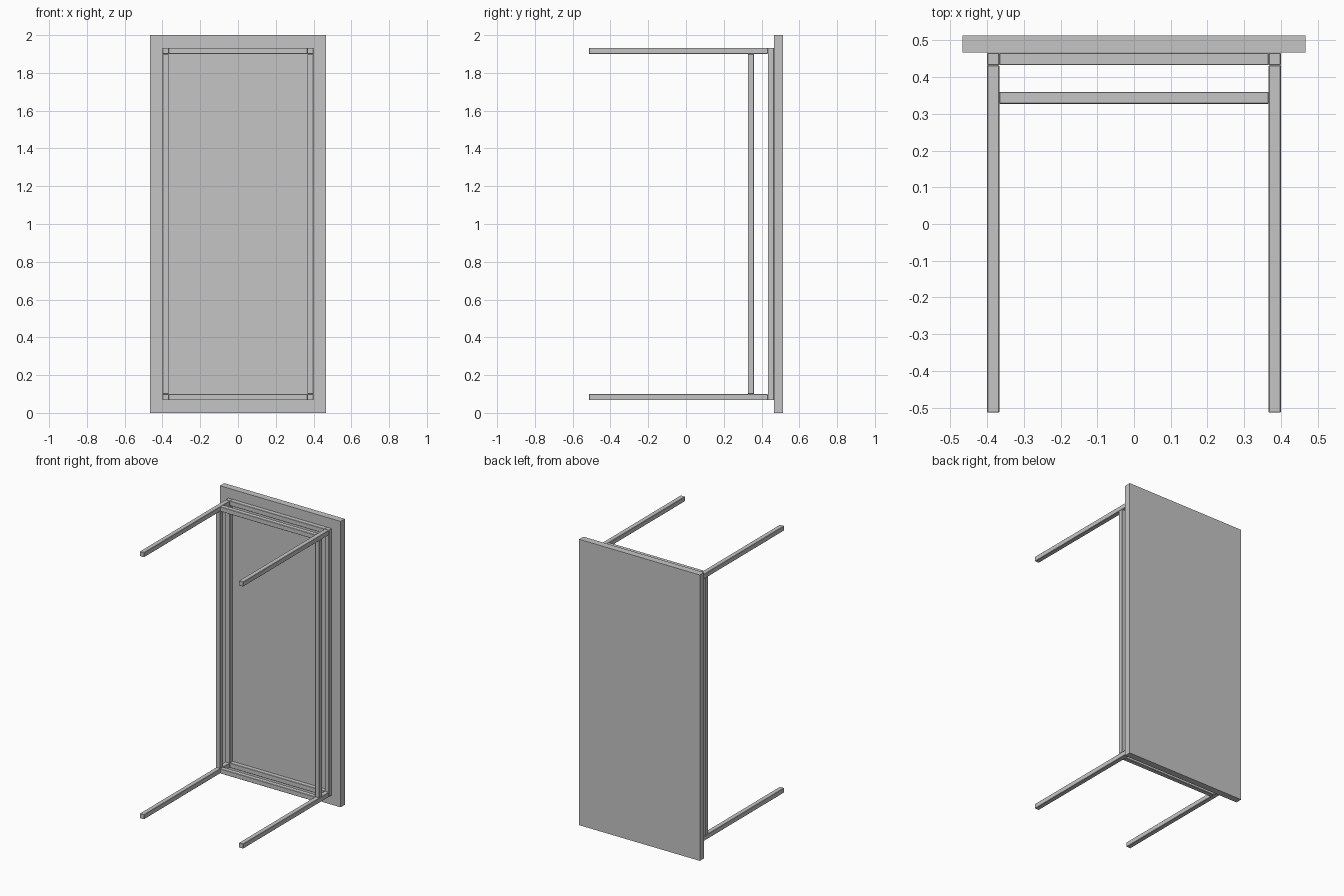
import bpy

cube = bpy.data.objects.get("Cube")
if cube:
    bpy.data.objects.remove(cube, do_unlink=True)

grey = bpy.data.materials.new("light grey")
grey.use_nodes = True
COLOUR = (0.56, 0.56, 0.56, 1)
grey.diffuse_color = COLOUR
grey.node_tree.nodes["Principled BSDF"].inputs["Base Color"].default_value = COLOUR


def box(name, x, y, z):
    """Box spanning the given (low, high) range on each axis."""
    bpy.ops.mesh.primitive_cube_add(size=1)
    ob = bpy.context.object
    ob.name = name
    spans = (x, y, z)
    ob.scale = [b - a for a, b in spans]
    ob.location = [(a + b) / 2 for a, b in spans]
    bpy.ops.object.transform_apply(location=True, rotation=False, scale=True)
    ob.data.materials.append(grey)
    return ob


def bar(name, x, y, z):
    """Square bar with slightly eased edges."""
    bevel = box(name, x, y, z).modifiers.new("eased_edges", "BEVEL")
    bevel.width = 0.002
    bevel.segments = 1


OUT, BAR = 0.4, 0.033             # frame half width, bar thickness
INN = OUT - BAR
LOW, HIGH = 0.067, 1.933          # frame extent in height
FRAME = (0.433, 0.466)            # depth of the frame under the top
RAIL = (0.327, 0.36)              # depth of the stretchers between the legs

# table top standing on its edge
box("table_top", (-0.467, 0.467), (0.467, 0.514), (0, 2))

# long sides: frame bar and stretcher
for side, x in (("right", (-OUT, -INN)), ("left", (INN, OUT))):
    bar(side + "_frame_bar", x, FRAME, (LOW, HIGH))
    bar(side + "_stretcher", x, RAIL, (LOW + BAR, HIGH - BAR))

# short ends: frame bar, stretcher and a pair of legs
for end, z in (("lower", (LOW, LOW + BAR)), ("upper", (HIGH - BAR, HIGH))):
    bar(end + "_frame_bar", (-INN, INN), FRAME, z)
    bar(end + "_stretcher", (-INN, INN), RAIL, z)
    for side, x in (("right", (-OUT, -INN)), ("left", (INN, OUT))):
        bar(end + "_" + side + "_leg", x, (-0.514, FRAME[0]), z)
